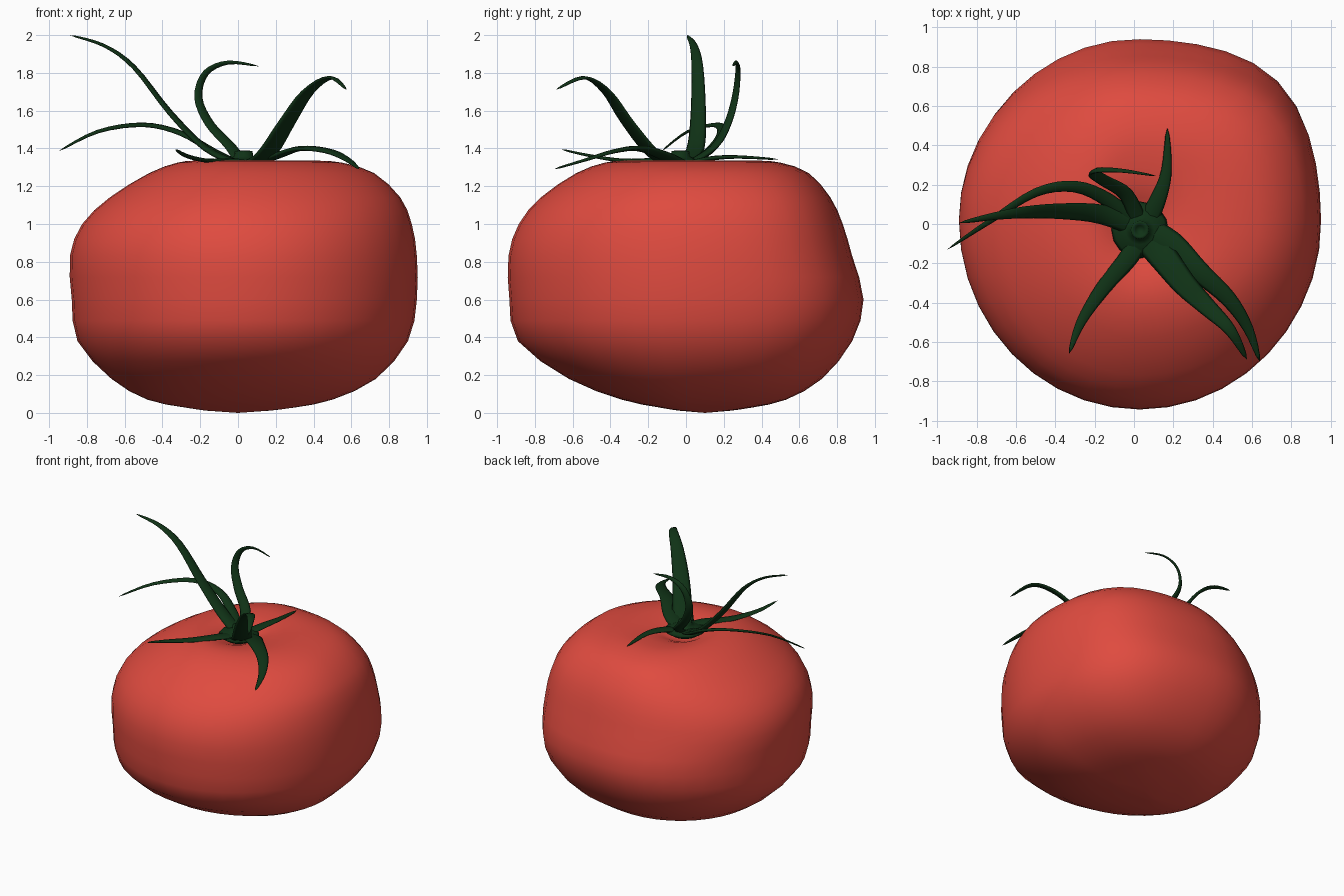
import bpy, bmesh, math
from mathutils import Vector

if "Cube" in bpy.data.objects:
    bpy.data.objects.remove(bpy.data.objects["Cube"])


def material(name, rgb):
    m = bpy.data.materials.new(name)
    m.diffuse_color = (*rgb, 1)
    m.use_nodes = True
    m.node_tree.nodes["Principled BSDF"].inputs["Base Color"].default_value = m.diffuse_color
    return m


RED = material("tomato_red", (0.74, 0.07, 0.05))
GREEN = material("leaf_green", (0.005, 0.032, 0.008))


def spline(pts, steps):
    """Catmull-Rom through tuples of any length."""
    p = [pts[0]] + list(pts) + [pts[-1]]
    out = []
    for i in range(1, len(p) - 2):
        for s in range(steps):
            t = s / steps
            out.append(tuple(
                0.5 * (2 * b + (c - a) * t + (2 * a - 5 * b + 4 * c - d) * t * t
                       + (3 * b - a - 3 * c + d) * t ** 3)
                for a, b, c, d in zip(p[i - 1], p[i], p[i + 1], p[i + 2])))
    return out + [tuple(pts[-1])]


def loft(name, rings, start, end, mat):
    """Skin a list of equal rings and close both ends with a point."""
    bm = bmesh.new()
    rows = [[bm.verts.new(v) for v in r] for r in rings]
    n = len(rows[0])
    for a, b in zip(rows, rows[1:]):
        for i in range(n):
            bm.faces.new((a[i], a[(i + 1) % n], b[(i + 1) % n], b[i]))
    for row, tip in ((rows[0], start), (rows[-1], end)):
        c = bm.verts.new(tip)
        for i in range(n):
            bm.faces.new((row[i], row[(i + 1) % n], c))
    bmesh.ops.recalc_face_normals(bm, faces=bm.faces)
    for f in bm.faces:
        f.smooth = True
    me = bpy.data.meshes.new(name)
    bm.to_mesh(me)
    bm.free()
    ob = bpy.data.objects.new(name, me)
    bpy.context.collection.objects.link(ob)
    me.materials.append(mat)
    return ob


# Fruit: lopsided rings given as z, left, right, front, back
CX, CY = 0.03, 0.02
profile = [
    (0.012, -0.17, 0.17, -0.04, 0.24), (0.03, -0.29, 0.31, -0.15, 0.36),
    (0.07, -0.48, 0.50, -0.34, 0.53), (0.18, -0.67, 0.73, -0.62, 0.72),
    (0.38, -0.85, 0.90, -0.89, 0.88), (0.60, -0.88, 0.947, -0.935, 0.94),
    (0.83, -0.89, 0.947, -0.94, 0.88), (1.00, -0.825, 0.92, -0.885, 0.83),
    (1.14, -0.68, 0.86, -0.77, 0.765), (1.27, -0.47, 0.72, -0.58, 0.65),
    (1.325, -0.32, 0.55, -0.43, 0.50), (1.335, -0.22, 0.40, -0.32, 0.37),
    (1.315, -0.14, 0.22, -0.22, 0.20), (1.27, -0.06, 0.11, -0.11, 0.09)]


def fruit_ring(z, l, r, f, b):
    ring = []
    for i in range(40):
        a = 2 * math.pi * i / 40
        c, s = math.cos(a), math.sin(a)
        # fuller shoulder towards back right
        n = 2 + 0.6 * max(0, math.cos(a - math.pi / 4)) ** 4
        k = (abs(c) ** n + abs(s) ** n) ** (-1 / n)
        rx = r - CX if c > 0 else CX - l
        ry = b - CY if s > 0 else CY - f
        ring.append((CX + rx * c * k, CY + ry * s * k, z))
    return ring


loft("fruit", [fruit_ring(*p) for p in spline(profile, 2)],
     (0.0, 0.1, 0.0), (CX, -0.01, 1.245), RED)


# Sepals: flattened tapering strips swept along a path
def sepal(name, width, thick, pts):
    path = [Vector(p) for p in spline(pts, 4)]
    d = path[4] - path[0]
    side = Vector((d.y, -d.x, 0)).normalized()
    rings = []
    last = len(path) - 1
    for i, p in enumerate(path[:-1]):
        t = (path[i + 1] - path[max(i - 1, 0)]).normalized()
        side = (side - t * side.dot(t)).normalized()
        up = side.cross(t)
        taper = (1 - i / last) ** 0.65
        w, h = width / 2 * taper, thick / 2 * taper + 0.003
        rings.append([p + side * w * math.cos(a) + up * h * math.sin(a)
                      for a in (math.pi * j / 4 for j in range(8))])
    loft(name, rings, path[0], path[-1], GREEN)


sepals = {
    "tall_left": (0.115, 0.03, [(0.02, -0.01, 1.31), (-0.17, 0.05, 1.40), (-0.36, 0.065, 1.59),
                                (-0.55, 0.06, 1.83), (-0.71, 0.04, 1.945), (-0.89, 0.005, 2.0)]),
    "arched_left": (0.085, 0.025, [(0.02, -0.01, 1.31), (-0.13, 0.12, 1.385), (-0.30, 0.19, 1.48),
                                   (-0.50, 0.16, 1.525), (-0.74, 0.01, 1.49), (-0.95, -0.13, 1.385)]),
    "curled_back": (0.085, 0.025, [(0.03, 0.0, 1.31), (-0.04, 0.15, 1.41), (-0.15, 0.22, 1.53),
                                   (-0.21, 0.26, 1.67), (-0.17, 0.275, 1.80), (-0.05, 0.27, 1.855),
                                   (0.11, 0.245, 1.835)]),
    "flat_back": (0.11, 0.025, [(0.05, -0.02, 1.31), (0.12, 0.12, 1.345), (0.165, 0.27, 1.355),
                                (0.17, 0.49, 1.342)]),
    "front_left": (0.12, 0.025, [(0.03, -0.04, 1.31), (-0.02, -0.16, 1.335), (-0.16, -0.33, 1.335),
                                 (-0.27, -0.50, 1.36), (-0.33, -0.66, 1.395)]),
    "raised_front_right": (0.17, 0.03, [(0.05, -0.04, 1.31), (0.15, -0.17, 1.37),
                                        (0.26, -0.31, 1.54), (0.37, -0.42, 1.70),
                                        (0.49, -0.54, 1.775), (0.575, -0.69, 1.71)]),
    "low_front_right": (0.15, 0.03, [(0.05, -0.03, 1.31), (0.19, -0.10, 1.355),
                                     (0.33, -0.24, 1.40), (0.48, -0.38, 1.385),
                                     (0.58, -0.53, 1.34), (0.64, -0.70, 1.29)]),
}
for key, args in sepals.items():
    sepal("sepal_" + key, *args)


# Calyx hub and short hollow stem stub, as one turned profile
def circle(r, z):
    return [(0.03 + r * math.cos(math.pi * i / 8), -0.03 + r * math.sin(math.pi * i / 8), z)
            for i in range(16)]


hub = [(0.10, 1.285), (0.145, 1.315), (0.13, 1.335), (0.075, 1.345), (0.05, 1.36),
       (0.047, 1.385), (0.032, 1.388), (0.022, 1.365)]
loft("stem_and_calyx", [circle(r, z) for r, z in hub],
     (0.03, -0.03, 1.27), (0.03, -0.03, 1.36), GREEN)
